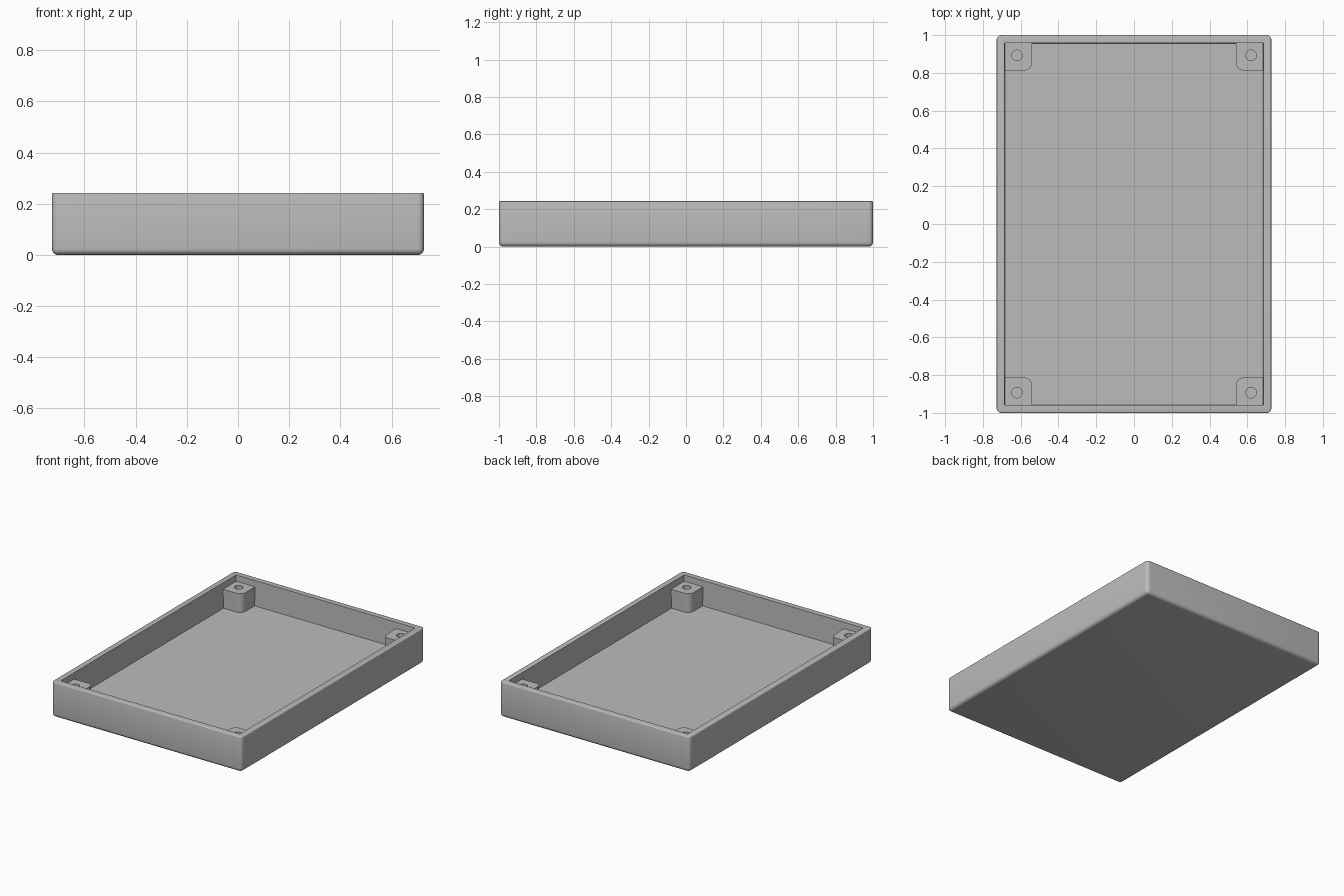
import bpy
import bmesh
import math
from mathutils import Matrix, Vector

# Overall dimensions
HALF_X, HALF_Y, HEIGHT = 0.727, 1.0, 0.243
WALL, FLOOR, POST_TOP = 0.047, 0.07, 0.2
IN_X, IN_Y = HALF_X - WALL, HALF_Y - WALL

if "Cube" in bpy.data.objects:
    bpy.data.objects.remove(bpy.data.objects["Cube"])

grey = bpy.data.materials.new("mid_grey")
grey.use_nodes = True
grey.diffuse_color = (0.5, 0.5, 0.5, 1)
grey.node_tree.nodes["Principled BSDF"].inputs["Base Color"].default_value = (0.5, 0.5, 0.5, 1)


def make_object(name, bm):
    bmesh.ops.recalc_face_normals(bm, faces=bm.faces)
    mesh = bpy.data.meshes.new(name)
    bm.to_mesh(mesh)
    bm.free()
    mesh.materials.append(grey)
    obj = bpy.data.objects.new(name, mesh)
    bpy.context.collection.objects.link(obj)
    return obj


def select_only(obj):
    bpy.ops.object.select_all(action="DESELECT")
    obj.select_set(True)
    bpy.context.view_layer.objects.active = obj


def box(half_x, half_y, z0, z1):
    bm = bmesh.new()
    bmesh.ops.create_cube(bm, size=2)
    for v in bm.verts:
        v.co = Vector((v.co.x * half_x, v.co.y * half_y, z1 if v.co.z > 0 else z0))
    return bm


def cut(obj, cutter):
    cutter.hide_render = True
    mod = obj.modifiers.new("cut", "BOOLEAN")
    mod.operation = "DIFFERENCE"
    mod.solver = "EXACT"
    mod.object = cutter
    select_only(obj)
    bpy.ops.object.modifier_apply(modifier=mod.name)
    bpy.data.objects.remove(cutter)


def rim_edges(bm):
    return [e for e in bm.edges if all(v.co.z > HEIGHT - 0.001 for v in e.verts)]


# Tray shell: rounded sides and bottom, finely eased rim
bm = box(HALF_X, HALF_Y, 0, HEIGHT)
rim = set(rim_edges(bm))
bmesh.ops.bevel(bm, geom=[e for e in bm.edges if e not in rim], offset=0.024,
                segments=6, profile=0.5, affect="EDGES")
bmesh.ops.bevel(bm, geom=rim_edges(bm), offset=0.006, segments=3, profile=0.5, affect="EDGES")
tray = make_object("tray_shell", bm)

# Hollow with slightly drafted walls
bm = box(IN_X, IN_Y, FLOOR, HEIGHT + 0.02)
for v in bm.verts:
    if v.co.z > FLOOR + 0.01:
        v.co.x += math.copysign(0.006, v.co.x)
        v.co.y += math.copysign(0.006, v.co.y)
cut(tray, make_object("hollow_cutter", bm))

# Corner post: square with one rounded corner facing the middle
SIZE, RADIUS = 0.14, 0.04
x0, y0, x1, y1 = IN_X - SIZE, IN_Y - SIZE, IN_X + 0.01, IN_Y + 0.01
outline = [(x1, y0), (x1, y1), (x0, y1)]
for i in range(9):
    a = math.pi + i * math.pi / 16
    outline.append((x0 + RADIUS + RADIUS * math.cos(a), y0 + RADIUS + RADIUS * math.sin(a)))
bm = bmesh.new()
base = bm.faces.new([bm.verts.new((x, y, FLOOR - 0.01)) for x, y in outline])
side = bmesh.ops.extrude_face_region(bm, geom=[base], use_keep_orig=True)
for v in side["geom"]:
    if isinstance(v, bmesh.types.BMVert):
        v.co.z = POST_TOP
posts = make_object("corner_posts", bm)

# Screw hole in the post
bm = bmesh.new()
bmesh.ops.create_cone(bm, cap_ends=True, segments=32, radius1=0.028, radius2=0.028, depth=0.2,
                      matrix=Matrix.Translation((0.62, 0.893, FLOOR + 0.11)))
cut(posts, make_object("screw_hole_cutter", bm))

# Repeat the post in all four corners
mirror = posts.modifiers.new("four_corners", "MIRROR")
mirror.use_axis = (True, True, False)
mirror.use_mirror_merge = False
select_only(posts)
bpy.ops.object.modifier_apply(modifier=mirror.name)

for obj in (tray, posts):
    select_only(obj)
    bpy.ops.object.shade_smooth_by_angle(angle=math.radians(35))
